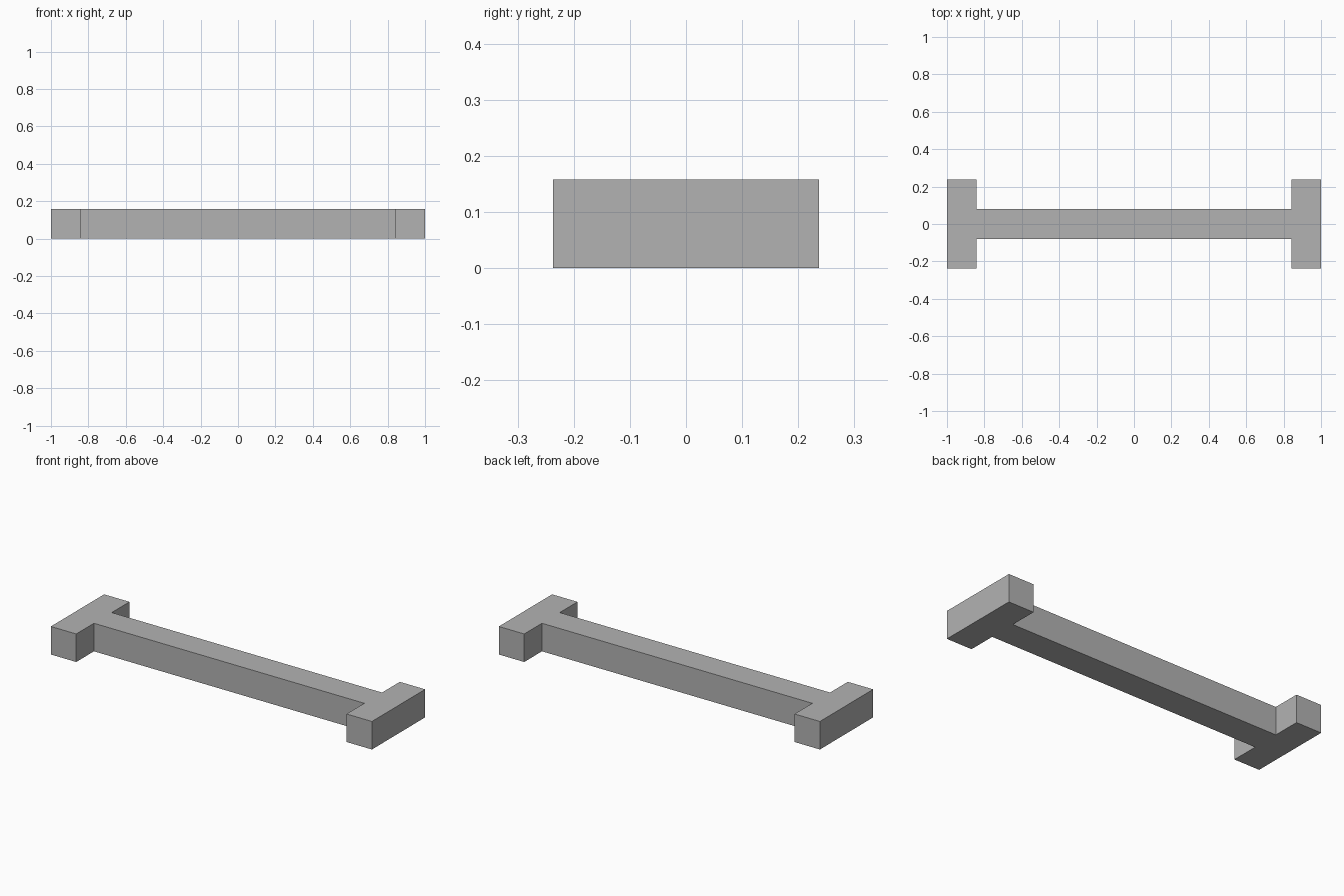
import bpy
import bmesh

cube = bpy.data.objects.get("Cube")
if cube:
    bpy.data.objects.remove(cube, do_unlink=True)

UNIT = 2 / 38          # the longest side is 38 units
THICK = 3 * UNIT       # bar width, end block depth and height
END = 1.0              # half length
HALF_BLOCK = 4.5 * UNIT

# Single flat grey
grey = bpy.data.materials.new("plain_grey")
grey.use_nodes = True
colour = (0.45, 0.45, 0.45, 1)
grey.diffuse_color = colour
grey.node_tree.nodes["Principled BSDF"].inputs["Base Color"].default_value = colour

# Quarter outline of the bar with its widened end, mirrored to the full outline
inner = END - THICK
quarter = [(END, HALF_BLOCK), (inner, HALF_BLOCK), (inner, THICK / 2)]
half = quarter + [(-x, y) for x, y in reversed(quarter)]
outline = half + [(-x, -y) for x, y in half]

# Extrude the outline upwards into one solid
bm = bmesh.new()
base = bm.faces.new([bm.verts.new((x, y, 0)) for x, y in outline])
result = bmesh.ops.extrude_face_region(bm, geom=[base], use_keep_orig=True)
top = [v for v in result["geom"] if isinstance(v, bmesh.types.BMVert)]
bmesh.ops.translate(bm, verts=top, vec=(0, 0, THICK))
bmesh.ops.recalc_face_normals(bm, faces=bm.faces)

mesh = bpy.data.meshes.new("bar_with_end_blocks")
bm.to_mesh(mesh)
bm.free()
mesh.materials.append(grey)
bar = bpy.data.objects.new("bar_with_end_blocks", mesh)
bpy.context.collection.objects.link(bar)
